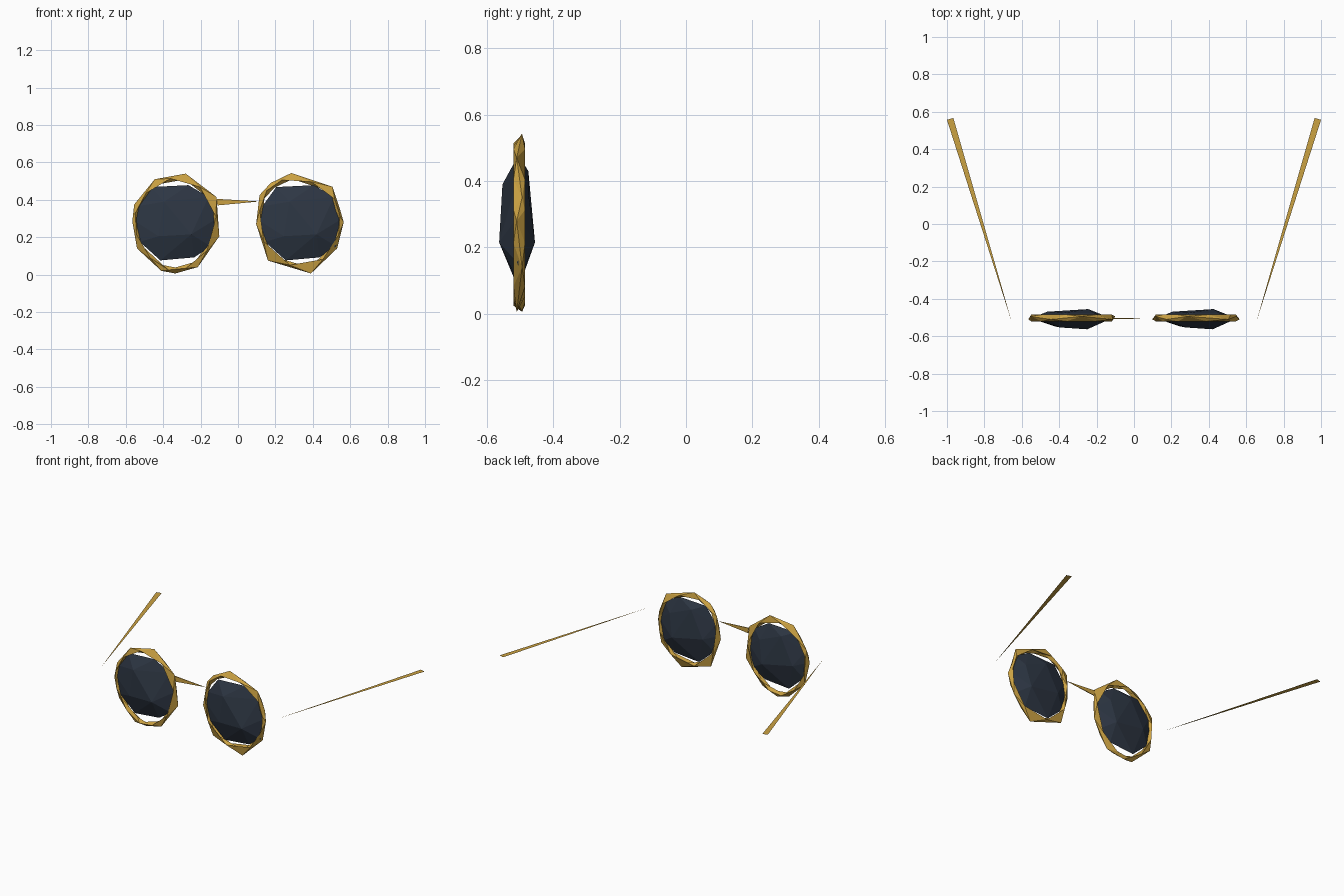
import bpy, bmesh
from mathutils import Vector

if "Cube" in bpy.data.objects:
    bpy.data.objects.remove(bpy.data.objects["Cube"])

LENS_X, MID_Y, MID_Z = 0.335, -0.505, 0.275


def material(name, rgb):
    m = bpy.data.materials.new(name)
    m.diffuse_color = (*rgb, 1)
    m.use_nodes = True
    m.node_tree.nodes["Principled BSDF"].inputs["Base Color"].default_value = m.diffuse_color
    return m


GOLD = material("gold", (0.60, 0.36, 0.055))
DARK = material("dark_glass", (0.027, 0.038, 0.058))


def add_object(name, bm, mat):
    bmesh.ops.recalc_face_normals(bm, faces=bm.faces[:])
    mesh = bpy.data.meshes.new(name)
    bm.to_mesh(mesh)
    bm.free()
    mesh.materials.append(mat)
    ob = bpy.data.objects.new(name, mesh)
    bpy.context.collection.objects.link(ob)
    return ob


def rim(name, cx, outline):
    """Faceted ring: outer and inner corners, with front and back ridges set between them."""
    n = len(outline)
    c = Vector((cx, MID_Z))
    pts = [Vector(p) - c for p in outline]
    mids = [(pts[i] + pts[(i + 1) % n]) / 2 for i in range(n)]
    bm = bmesh.new()

    def loop(src, scale, y, wave=0.0):
        return [bm.verts.new((cx + p.x * scale, y + wave * (-1) ** i, MID_Z + p.y * scale))
                for i, p in enumerate(src)]

    outer = loop(pts, 1.0, -0.502, 0.008)
    inner = loop(pts, 0.88, -0.502, -0.005)
    for ridge in (loop(mids, 0.955, -0.52), loop(mids, 0.955, -0.485)):
        for edge in (outer, inner):
            for i in range(n):
                j = (i + 1) % n
                bm.faces.new((edge[i], edge[j], ridge[i]))
                bm.faces.new((edge[j], ridge[j], ridge[i]))
    return add_object(name, bm, GOLD)


# Gold rims
rim("left_rim", -LENS_X, [
    (-0.28, 0.54), (-0.445, 0.51), (-0.555, 0.375), (-0.565, 0.285), (-0.54, 0.14),
    (-0.41, 0.02), (-0.335, 0.006), (-0.215, 0.04), (-0.10, 0.205), (-0.115, 0.415)])
rim("right_rim", LENS_X, [
    (0.285, 0.543), (0.505, 0.47), (0.545, 0.35), (0.565, 0.28), (0.53, 0.14),
    (0.39, 0.006), (0.16, 0.075), (0.097, 0.27), (0.115, 0.425), (0.175, 0.49)])

# Faceted dark lenses: one outline plus a few bulging corners, wrapped as a hull
lens_edge = [(-0.13, 0.193), (0.07, 0.203), (0.178, 0.14), (0.215, 0.02), (0.19, -0.125),
             (0.10, -0.183), (-0.08, -0.199), (-0.19, -0.10), (-0.215, 0.01), (-0.205, 0.09)]
lens_bulge = [(0.085, -0.058, -0.06), (-0.06, -0.048, 0.115), (-0.09, -0.042, -0.07),
              (0.09, 0.05, -0.06), (-0.04, 0.03, 0.155), (-0.13, 0.036, -0.02),
              (0.12, 0.03, 0.09)]
for name, cx in (("left_lens", -LENS_X), ("right_lens", LENS_X)):
    bm = bmesh.new()
    for x, y, z in [(x, 0, z) for x, z in lens_edge] + lens_bulge:
        bm.verts.new((cx + x, MID_Y + y, MID_Z + z))
    bmesh.ops.convex_hull(bm, input=bm.verts[:])
    add_object(name, bm, DARK)

# Bridge: thin spike tapering to the right
bm = bmesh.new()
base = [bm.verts.new(p) for p in ((-0.115, -0.508, 0.405), (-0.115, -0.502, 0.405),
                                  (-0.11, -0.502, 0.37), (-0.11, -0.508, 0.37))]
tip = bm.verts.new((0.115, -0.505, 0.391))
bm.faces.new(base)
for i in range(4):
    bm.faces.new((base[i], base[(i + 1) % 4], tip))
add_object("bridge", bm, GOLD)

# Temples: flat blades, pointed in front and wider at the back
for name, s in (("left_temple", -1), ("right_temple", 1)):
    bm = bmesh.new()
    bm.faces.new([bm.verts.new((s * x, y, 0.328)) for x, y in
                  ((0.655, -0.52), (1.0, 0.557), (0.966, 0.567))])
    ob = add_object(name, bm, GOLD)
    if ob.data.polygons[0].normal.z < 0:
        ob.data.flip_normals()
